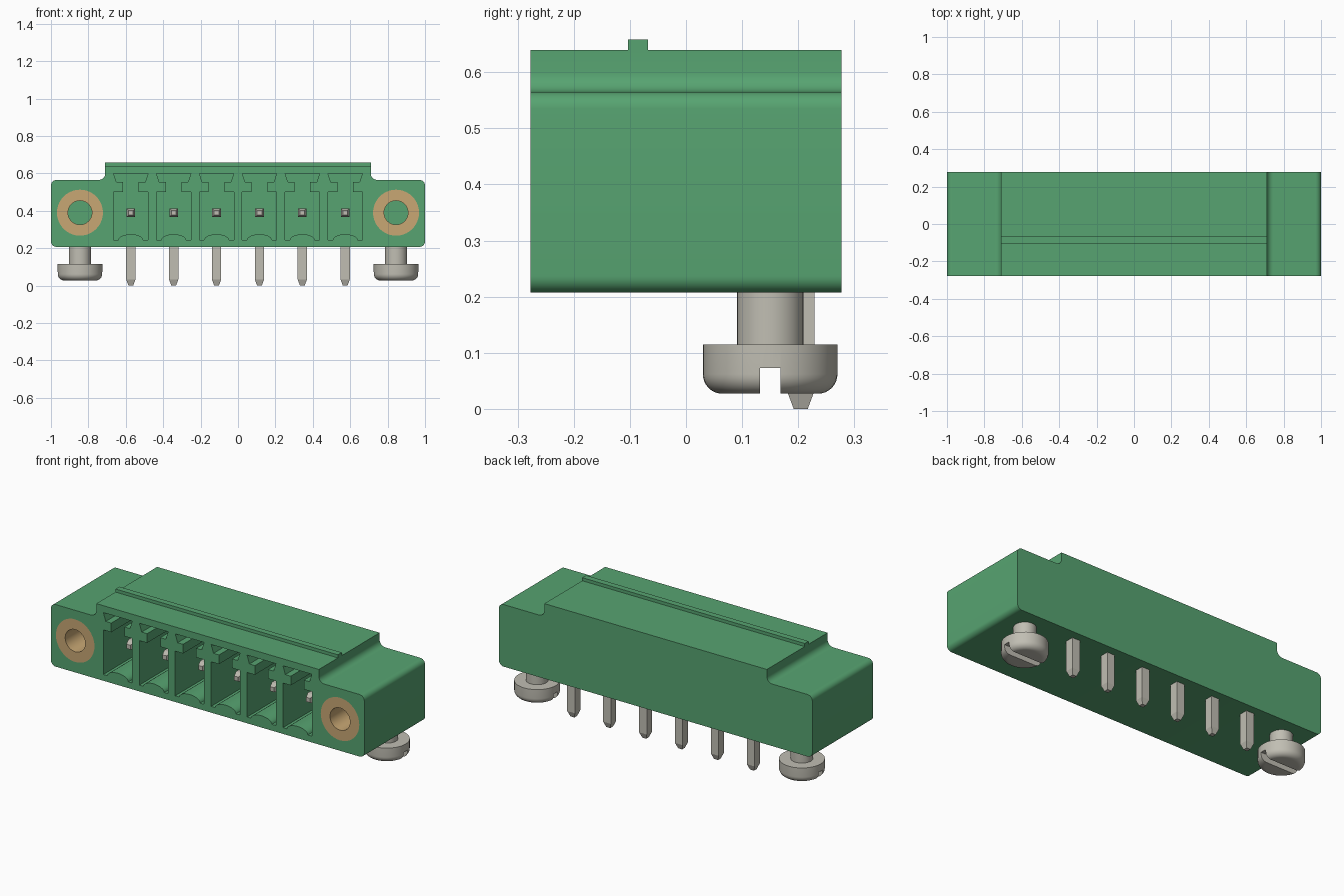
import bpy, bmesh, math
from mathutils import Vector

if "Cube" in bpy.data.objects:
    bpy.data.objects.remove(bpy.data.objects["Cube"], do_unlink=True)


def material(name, rgb):
    m = bpy.data.materials.new(name)
    m.use_nodes = True
    m.diffuse_color = (*rgb, 1)
    bsdf = m.node_tree.nodes["Principled BSDF"]
    bsdf.inputs["Base Color"].default_value = (*rgb, 1)
    bsdf.inputs["Roughness"].default_value = 0.6
    return m


GREEN = material("green plastic", (0.095, 0.37, 0.165))
BRASS = material("brass", (0.58, 0.39, 0.175))
STEEL = material("tinned metal", (0.53, 0.515, 0.45))

FRONT, BACK = -0.277, 0.277
PIN_X = [(i - 2.5) * 0.2292 for i in range(6)]
PIN_Y, PIN_Z = 0.2045, 0.39
SCREW_X = 0.845


def finish(name, bm, mat):
    bmesh.ops.recalc_face_normals(bm, faces=bm.faces)
    me = bpy.data.meshes.new(name)
    bm.to_mesh(me)
    bm.free()
    me.materials.append(mat)
    ob = bpy.data.objects.new(name, me)
    bpy.context.collection.objects.link(ob)
    return ob


def activate(ob):
    bpy.ops.object.select_all(action='DESELECT')
    ob.select_set(True)
    bpy.context.view_layer.objects.active = ob


def smooth(ob):
    activate(ob)
    bpy.ops.object.shade_smooth_by_angle(angle=math.radians(30))


def cut(ob, cutter):
    mod = ob.modifiers.new("cut", 'BOOLEAN')
    mod.operation, mod.solver, mod.object = 'DIFFERENCE', 'EXACT', cutter
    activate(ob)
    bpy.ops.object.modifier_apply(modifier=mod.name)
    bpy.data.objects.remove(cutter, do_unlink=True)


def add_prism(bm, pts, y0, y1):
    """Extrude an x-z outline along y."""
    a = [bm.verts.new((x, y0, z)) for x, z in pts]
    b = [bm.verts.new((x, y1, z)) for x, z in pts]
    bm.faces.new(a)
    bm.faces.new(b[::-1])
    for i in range(len(pts)):
        j = (i + 1) % len(pts)
        bm.faces.new((a[j], a[i], b[i], b[j]))


def add_loft(bm, centres, halves, u, v):
    """Square section lofted through centres."""
    rings = []
    for c, h in zip(centres, halves):
        rings.append([bm.verts.new(Vector(c) + Vector(u) * h * s + Vector(v) * h * t)
                      for s, t in ((-1, -1), (1, -1), (1, 1), (-1, 1))])
    bm.faces.new(rings[0])
    bm.faces.new(rings[-1][::-1])
    for a, b in zip(rings, rings[1:]):
        for i in range(4):
            j = (i + 1) % 4
            bm.faces.new((a[i], a[j], b[j], b[i]))


def add_lathe(bm, profile, place, n=40, closed=False):
    """Spin (radius, height) pairs; place maps (a, b, height) to a point."""
    rings = [[bm.verts.new(place(r * math.cos(2 * math.pi * i / n),
                                 r * math.sin(2 * math.pi * i / n), h))
              for i in range(n)] for r, h in profile]
    pairs = list(zip(rings, rings[1:]))
    if closed:
        pairs.append((rings[-1], rings[0]))
    else:
        bm.faces.new(rings[0])
        bm.faces.new(rings[-1][::-1])
    for a, b in pairs:
        for i in range(n):
            j = (i + 1) % n
            bm.faces.new((a[i], a[j], b[j], b[i]))


def arc(cx, cz, r, a0, a1, n=8):
    return [(cx + r * math.cos(math.radians(a0 + (a1 - a0) * i / n)),
             cz + r * math.sin(math.radians(a0 + (a1 - a0) * i / n))) for i in range(n + 1)]


# Housing: stepped, rounded outline extruded front to back
right = (arc(0.97, 0.237, 0.03, -90, 0) + arc(0.97, 0.535, 0.03, 0, 90)
         + arc(0.745, 0.6, 0.035, 270, 180) + [(0.71, 0.64)])
bm = bmesh.new()
add_prism(bm, right + [(-x, z) for x, z in reversed(right)], FRONT, BACK)
housing = finish("housing", bm, GREEN)

# Keyed pockets with an arched floor, plus bores for the inserts
half = [(0.0, 0.60), (0.092, 0.60), (0.077, 0.553), (0.042, 0.553), (0.042, 0.50),
        (0.092, 0.50), (0.092, 0.243), (0.067, 0.243)]
arch = [(0.067 * math.cos(math.radians(a)), 0.243 + 0.032 * math.sin(math.radians(a)))
        for a in range(15, 180, 15)]
outline = half + arch + [(-x, z) for x, z in reversed(half[1:])]
bm = bmesh.new()
for px in PIN_X:
    add_prism(bm, [(px + x, z) for x, z in outline], FRONT - 0.05, 0.15)
for sx in (-SCREW_X, SCREW_X):
    add_lathe(bm, [(0.123, FRONT - 0.05), (0.123, 0.03)],
              lambda a, b, h: (sx + a, h, PIN_Z + b))
cut(housing, finish("pocket_cutter", bm, GREEN))
smooth(housing)

# Ridge along the top
bm = bmesh.new()
add_prism(bm, [(-0.71, 0.63), (0.71, 0.63), (0.71, 0.658), (-0.71, 0.658)], -0.103, -0.068)
finish("top_ridge", bm, GREEN)

for side, sx in (("right", -SCREW_X), ("left", SCREW_X)):
    # Threaded insert sleeve
    bm = bmesh.new()
    add_lathe(bm, [(0.064, FRONT), (0.123, FRONT), (0.123, 0.03), (0.064, 0.03)],
              lambda a, b, h: (sx + a, h, PIN_Z + b), closed=True)
    smooth(finish(side + "_insert", bm, BRASS))

    # Slotted mounting screw
    bm = bmesh.new()
    head = arc(0.085, 0.062, 0.035, -90, 0)
    add_lathe(bm, head + [(0.12, 0.115), (0.059, 0.115), (0.059, 0.22)],
              lambda a, b, h: (sx + a, 0.15 + b, h))
    screw = finish(side + "_screw", bm, STEEL)
    bm = bmesh.new()
    add_prism(bm, [(sx - 0.2, 0.0), (sx + 0.2, 0.0), (sx + 0.2, 0.073), (sx - 0.2, 0.073)],
              0.132, 0.168)
    cut(screw, finish("slot_cutter", bm, STEEL))
    smooth(screw)

# Right-angle contact pins with tapered ends
for i, px in enumerate(PIN_X):
    bm = bmesh.new()
    add_loft(bm, [(px, PIN_Y, 0), (px, PIN_Y, 0.032), (px, PIN_Y, 0.39)],
             (0.0125, 0.0245, 0.0245), (1, 0, 0), (0, 1, 0))
    add_loft(bm, [(px, -0.18, PIN_Z), (px, -0.148, PIN_Z), (px, PIN_Y, PIN_Z)],
             (0.0125, 0.0235, 0.0235), (1, 0, 0), (0, 0, 1))
    finish("contact_pin_%d" % (i + 1), bm, STEEL)
